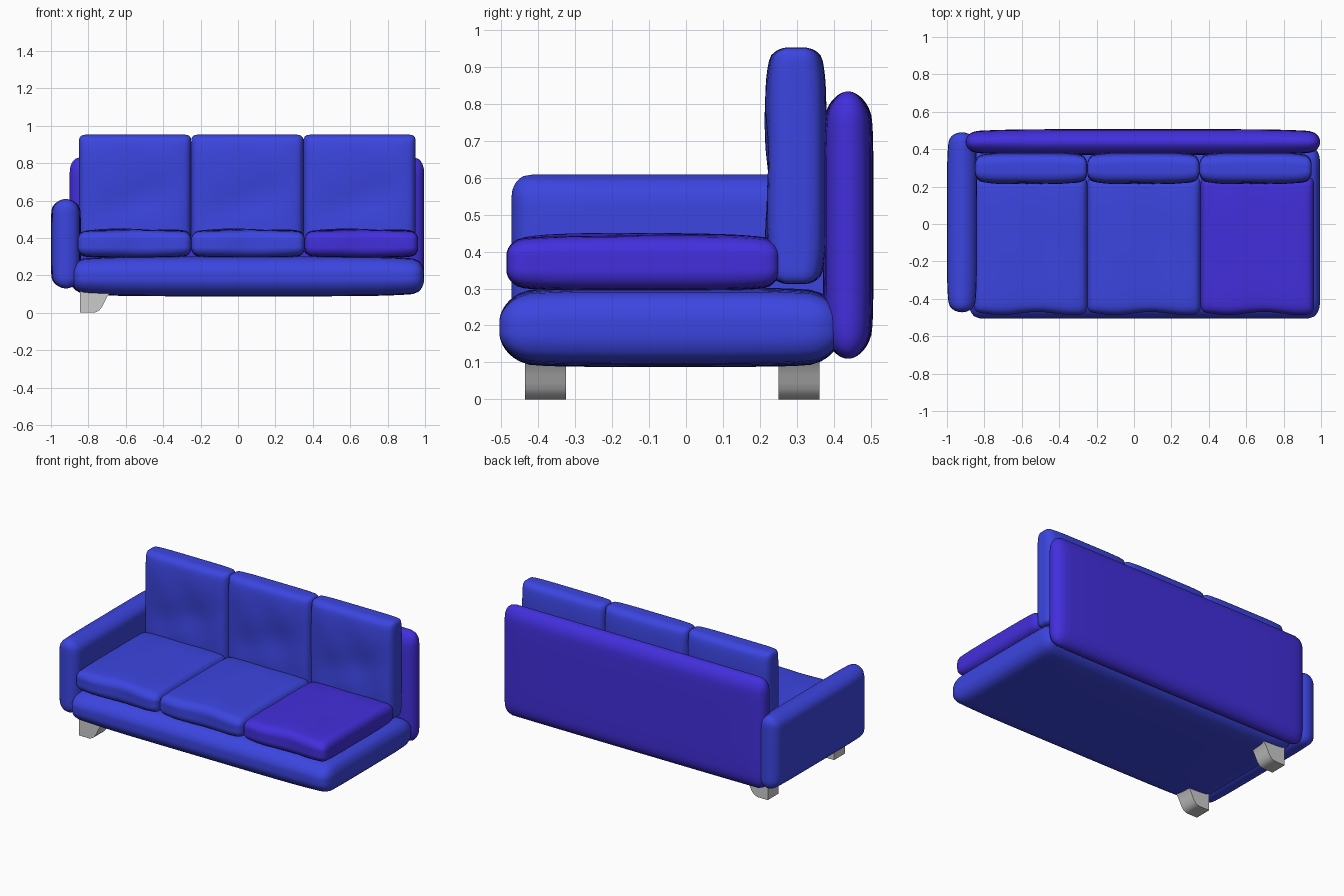
import bpy, bmesh, math
from mathutils import Vector

if "Cube" in bpy.data.objects:
    bpy.data.objects.remove(bpy.data.objects["Cube"])


def material(name, color):
    m = bpy.data.materials.new(name)
    m.diffuse_color = color
    m.use_nodes = True
    m.node_tree.nodes["Principled BSDF"].inputs["Base Color"].default_value = m.diffuse_color
    return m


BLUE = material("blue_fabric", (0.045, 0.06, 0.75, 1))
VIOLET = material("violet_fabric", (0.055, 0.028, 0.72, 1))


def finish(name, bm, mat=None, angle=60):
    me = bpy.data.meshes.new(name)
    bmesh.ops.recalc_face_normals(bm, faces=bm.faces)
    bm.to_mesh(me)
    bm.free()
    ob = bpy.data.objects.new(name, me)
    bpy.context.collection.objects.link(ob)
    if mat:
        me.materials.append(mat)
    bpy.ops.object.select_all(action='DESELECT')
    ob.select_set(True)
    bpy.context.view_layer.objects.active = ob
    bpy.ops.object.shade_smooth_by_angle(angle=math.radians(angle))
    return ob


def cushion(name, lo, hi, radius, thin, pinch, mat, wrinkle=None):
    """Rounded padded box: per-axis edge radii, thinner towards its rim."""
    lo, hi = Vector(lo), Vector(hi)
    mid, half = (lo + hi) / 2, (hi - lo) / 2
    bm = bmesh.new()
    bmesh.ops.create_cube(bm, size=2)
    bmesh.ops.subdivide_edges(bm, edges=bm.edges, cuts=25, use_grid_fill=True)
    wide = [i for i in range(3) if i != thin]
    for v in bm.verts:
        n = [math.sin(max(-1, min(1, c)) * math.pi / 2) for c in v.co]
        core, d = Vector(), Vector()
        for i in range(3):
            r = min(radius[i], half[i])
            p, lim = n[i] * half[i], half[i] - r
            core[i] = max(-lim, min(lim, p))
            d[i] = (p - core[i]) / r
        d.normalize()
        p = Vector([core[i] + d[i] * min(radius[i], half[i]) for i in range(3)])
        a, b = (p[i] / half[i] for i in wide)
        p[thin] *= (1 - pinch * abs(a) ** 6) * (1 - pinch * abs(b) ** 6)
        if wrinkle:
            p += wrinkle(a, b, p[thin] / half[thin])
        v.co = mid + p
    return finish(name, bm, mat)


# Base, back and the single arm
cushion("base", (-0.885, -0.505, 0.088), (0.995, 0.42, 0.302),
        (0.06, 0.09, 0.09), 2, 0.16, BLUE)
cushion("back", (-0.9, 0.37, 0.11), (0.995, 0.507, 0.833),
        (0.06, 0.068, 0.08), 1, 0.2, VIOLET)
cushion("arm", (-1, -0.472, 0.13), (-0.84, 0.49, 0.608),
        (0.08, 0.05, 0.06), 0, 0.2, BLUE)


# Soft dents on the cushions
def seat_wrinkle(a, b, c):
    w = max(0, 1 - a * a) * max(0, 1 - b * b)
    front = max(0, -b) ** 8 * 0.008 * math.sin(5 * a + 1)
    return Vector((0, front, -0.006 * w * math.sin(5 * a + 2 * b) * max(0, c)))


def back_wrinkle(a, b, c):
    w = max(0, 1 - a * a) * max(0, 1 - b * b)
    dent = 0.014 * math.exp(-10 * (b + 0.1 - 0.3 * a) ** 2)
    return Vector((0, w * (dent + 0.004 * math.sin(6 * a + 3 * b)) * max(0, -c), 0))


# Three seat and three back cushions
for i, side in enumerate(("left", "middle", "right")):
    x = -0.856 + 0.606 * i
    cushion(f"{side}_seat_cushion", (x, -0.478, 0.294), (x + 0.607, 0.252, 0.445),
            (0.035, 0.04, 0.05), 2, 0.18, VIOLET if side == "right" else BLUE,
            seat_wrinkle)
    x = -0.85 + 0.6 * i
    cushion(f"{side}_back_cushion", (x, 0.215, 0.312), (x + 0.6, 0.38, 0.952),
            (0.03, 0.055, 0.03), 1, 0.25, BLUE, back_wrinkle)

# Curved bracket legs under the arm end
profile = [(-0.845, 0.135), (-0.845, 0.0), (-0.775, 0.0), (-0.757, 0.004),
           (-0.742, 0.013), (-0.73, 0.027), (-0.72, 0.045), (-0.71, 0.066),
           (-0.698, 0.088), (-0.682, 0.108), (-0.665, 0.122), (-0.66, 0.135)]
for name, y in (("front_leg", -0.436), ("rear_leg", 0.25)):
    bm = bmesh.new()
    face = bm.faces.new([bm.verts.new((px, y, pz)) for px, pz in profile])
    ext = bmesh.ops.extrude_face_region(bm, geom=[face])
    moved = [g for g in ext["geom"] if isinstance(g, bmesh.types.BMVert)]
    bmesh.ops.translate(bm, verts=moved, vec=(0, 0.111, 0))
    finish(name, bm, None, 35)
